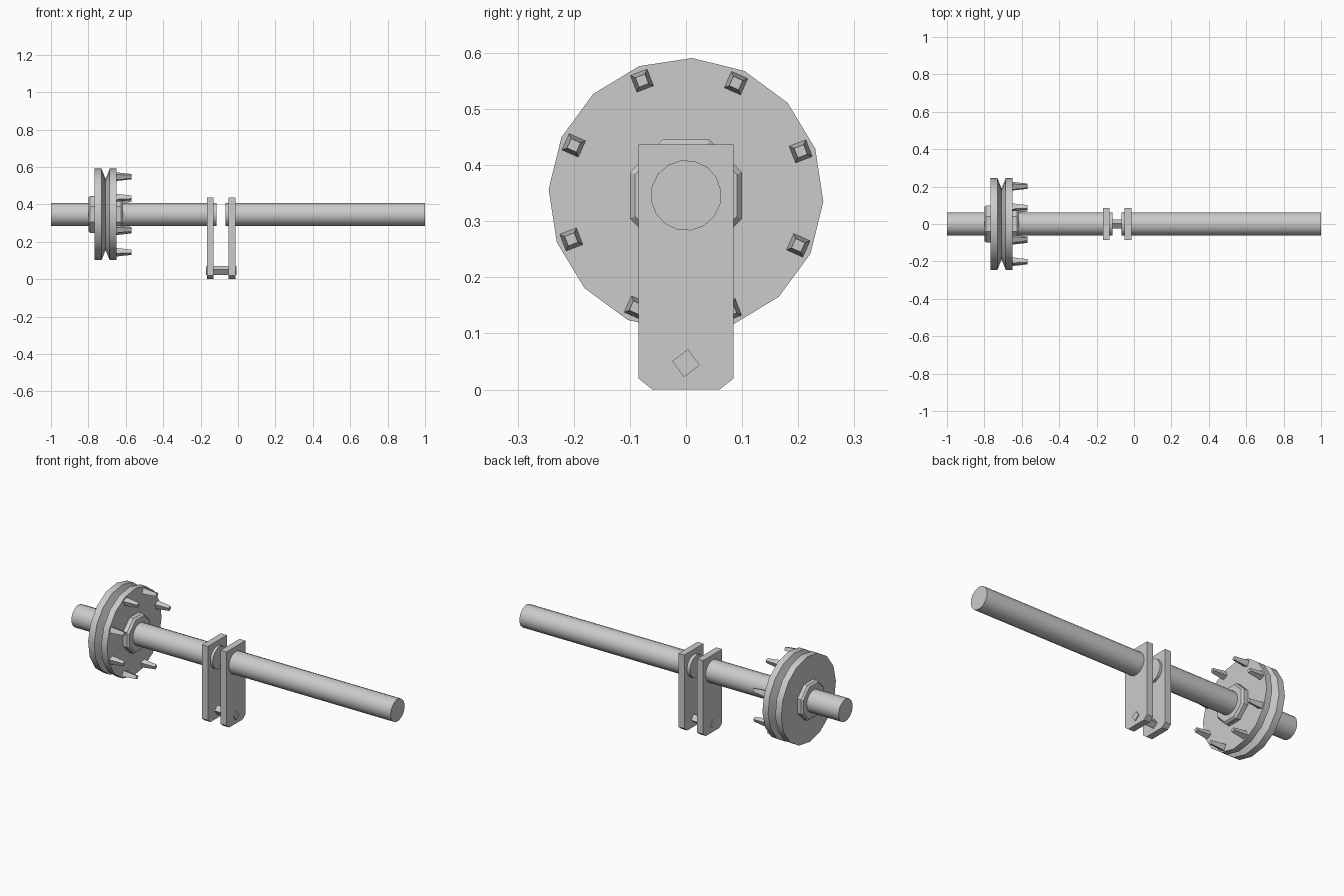
import bpy, bmesh, math
from mathutils import Matrix, Vector

cube = bpy.data.objects.get("Cube")
if cube:
    bpy.data.objects.remove(cube, do_unlink=True)

AXIS_Z = 0.346

steel = bpy.data.materials.new("light grey steel")
steel.use_nodes = True
grey = (0.6, 0.6, 0.6, 1)
steel.diffuse_color = grey
steel.node_tree.nodes["Principled BSDF"].inputs["Base Color"].default_value = grey


def finish(name, bm, smooth=True):
    bmesh.ops.recalc_face_normals(bm, faces=bm.faces)
    mesh = bpy.data.meshes.new(name)
    bm.to_mesh(mesh)
    bm.free()
    mesh.materials.append(steel)
    obj = bpy.data.objects.new(name, mesh)
    bpy.context.collection.objects.link(obj)
    if smooth:
        bpy.ops.object.select_all(action='DESELECT')
        obj.select_set(True)
        bpy.context.view_layer.objects.active = obj
        bpy.ops.object.shade_smooth_by_angle(angle=math.radians(32))
    return obj


def lathe(name, profile, sides, turn=0.0, z=AXIS_Z, smooth=True):
    """Turn (x, radius) points about a line along x and cap both ends."""
    bm = bmesh.new()
    rings = []
    for x, r in profile:
        ring = []
        for i in range(sides):
            a = math.radians(turn) + math.tau * i / sides
            ring.append(bm.verts.new((x, r * math.cos(a), z + r * math.sin(a))))
        rings.append(ring)
    for a, b in zip(rings, rings[1:]):
        for i in range(sides):
            j = (i + 1) % sides
            bm.faces.new((a[i], a[j], b[j], b[i]))
    bm.faces.new(rings[0])
    bm.faces.new(rings[-1])
    return finish(name, bm, smooth)


# Two shaft halves, interrupted at the crank
lathe("short_shaft", [(-1, 0.063), (-0.115, 0.063)], 16, 8)
lathe("long_shaft", [(-0.068, 0.063), (1, 0.063)], 16, 8)

# Grooved pulley
lathe("pulley", [(-0.768, 0.245), (-0.73, 0.245), (-0.708, 0.19),
                 (-0.686, 0.245), (-0.65, 0.245)], 16, -2.6)

# Octagonal hub flanges on both sides of the pulley
for name, inner, outer in (("outer_hub", -0.76, -0.8), ("inner_hub", -0.66, -0.615)):
    rim = inner + (outer - inner) * 0.75
    lathe(name, [(inner, 0.108), (rim, 0.108), (outer, 0.098)], 8, 22.5, smooth=False)

# Ring of tapered square prongs
bm = bmesh.new()
for i in range(8):
    angle = math.radians(21 + 45 * i)
    place = (Matrix.Translation((-0.612, 0, AXIS_Z)) @ Matrix.Rotation(angle, 4, 'X')
             @ Matrix.Translation((0, 0.219, 0)) @ Matrix.Rotation(math.pi / 2, 4, 'Y')
             @ Matrix.Rotation(math.pi / 4, 4, 'Z'))
    bmesh.ops.create_cone(bm, cap_ends=True, segments=4, radius1=0.023,
                          radius2=0.013, depth=0.084, matrix=place)
finish("pulley_prongs", bm, False)

# Crank webs with clipped lower corners
half = [(0.06, 0), (0.085, 0.02), (0.085, 0.437)]
outline = half + [(-y, z) for y, z in reversed(half)]
for name, x in (("right_crank_web", -0.167), ("left_crank_web", -0.05)):
    bm = bmesh.new()
    face = bm.faces.new([bm.verts.new((x, y, z)) for y, z in outline])
    new = bmesh.ops.extrude_face_region(bm, geom=[face])["geom"]
    bmesh.ops.translate(bm, vec=Vector((0.037, 0, 0)),
                        verts=[v for v in new if isinstance(v, bmesh.types.BMVert)])
    # keep the starting face so the plate is closed
    if not face.is_valid:
        bm.faces.new([v for v in bm.verts if abs(v.co.x - x) < 1e-5])
    finish(name, bm, False)

# Four-sided crank pin
lathe("crank_pin", [(-0.171, 0.025), (-0.008, 0.025)], 4, -8, z=0.047, smooth=False)
